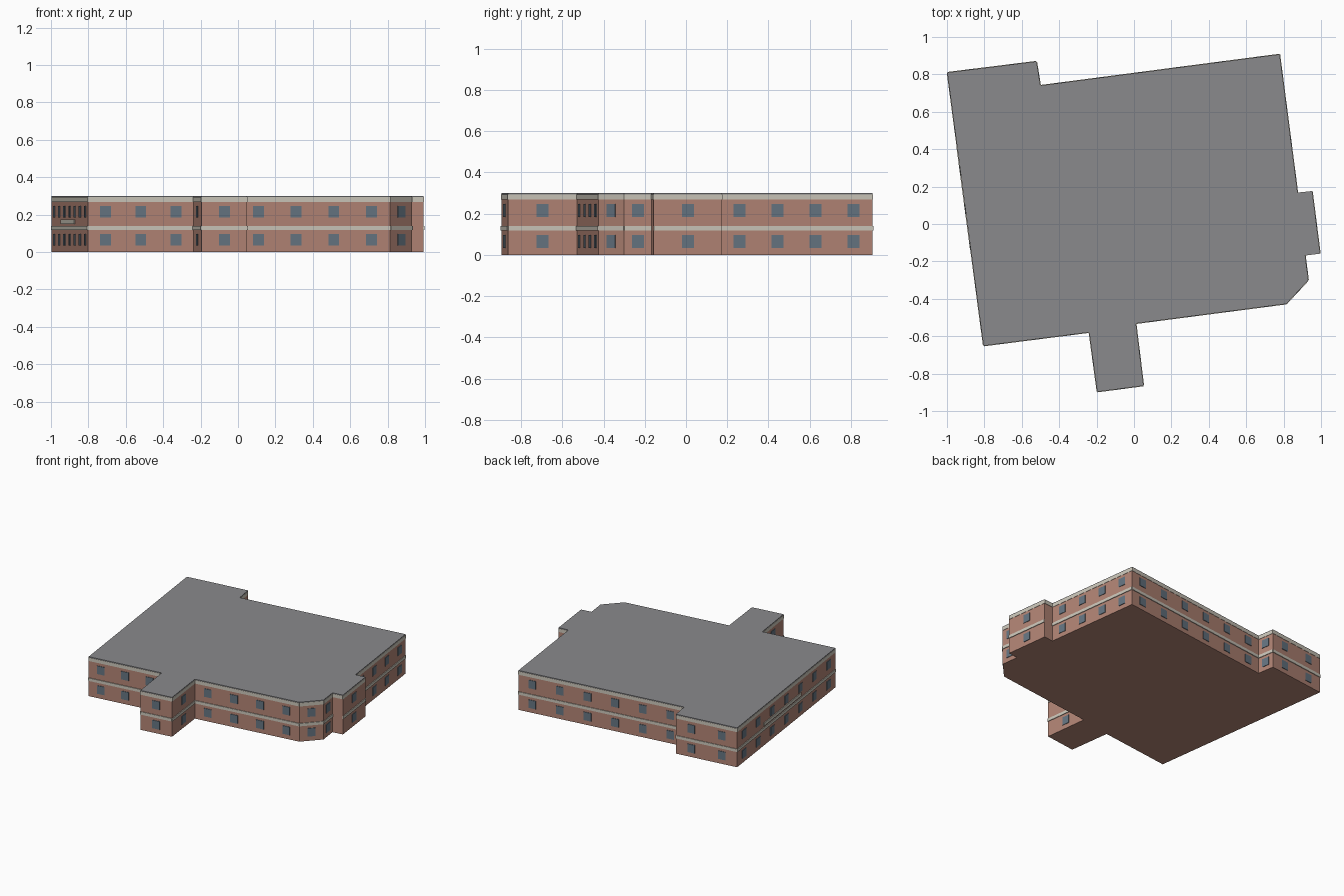
import bpy, bmesh, math
from mathutils import Vector, Matrix

if "Cube" in bpy.data.objects:
    bpy.data.objects.remove(bpy.data.objects["Cube"])

HEIGHT = 0.30


def material(name, rgb):
    m = bpy.data.materials.new(name)
    lin = [c / 12.92 if c <= 0.04045 else ((c + 0.055) / 1.055) ** 2.4 for c in rgb]
    m.diffuse_color = (*lin, 1)
    m.use_nodes = True
    m.node_tree.nodes["Principled BSDF"].inputs["Base Color"].default_value = m.diffuse_color
    return m


brick = material("brick", (0.70, 0.52, 0.46))
stone = material("pale stone", (0.80, 0.78, 0.73))
glass = material("blue grey glass", (0.40, 0.46, 0.51))
roofing = material("grey roofing", (0.54, 0.54, 0.55))

# Footprint corners, anticlockwise, with the window count of the wall that follows
PLAN = [
    (-0.803, -0.649, 3), (-0.238, -0.577, 1), (-0.195, -0.895, 1), (0.049, -0.863, 1),
    (0.008, -0.530, 4), (0.814, -0.425, 1), (0.930, -0.300, 1), (0.913, -0.167, 0),
    (0.993, -0.157, 1), (0.951, 0.174, 0), (0.873, 0.166, 4), (0.777, 0.905, 6),
    (-0.502, 0.738, 1), (-0.523, 0.867, 2), (-0.996, 0.808, 7),
]


def make_object(name, bm, mat):
    bmesh.ops.recalc_face_normals(bm, faces=bm.faces)
    mesh = bpy.data.meshes.new(name)
    bm.to_mesh(mesh)
    bm.free()
    mesh.materials.append(mat)
    ob = bpy.data.objects.new(name, mesh)
    bpy.context.collection.objects.link(ob)
    return ob


def prism(name, z0, z1, mat):
    bm = bmesh.new()
    base = bm.faces.new([bm.verts.new((x, y, z0)) for x, y, _ in PLAN])
    top = bmesh.ops.extrude_face_region(bm, geom=[base])["geom"]
    bmesh.ops.translate(bm, vec=(0, 0, z1 - z0),
                        verts=[v for v in top if isinstance(v, bmesh.types.BMVert)])
    return make_object(name, bm, mat)


def wall_box(bm, a, b, t0, t1, z0, z1, out):
    """Box on the wall a-b between fractions t0 and t1, standing out by `out`."""
    run = b - a
    depth = out + 0.004
    normal = Vector((run.y, -run.x)).normalized()
    mid = a + run * (t0 + t1) / 2 + normal * (out - depth / 2)
    mat = (Matrix.Translation((mid.x, mid.y, (z0 + z1) / 2))
           @ Matrix.Rotation(math.atan2(run.y, run.x), 4, 'Z')
           @ Matrix.Diagonal((run.length * (t1 - t0), depth, z1 - z0, 1)))
    bmesh.ops.create_cube(bm, size=1, matrix=mat)


# Brick body and flat roof
prism("brick_body", 0, HEIGHT - 0.006, brick)
prism("flat_roof", HEIGHT - 0.006, HEIGHT, roofing)

windows, floor_band, top_band = bmesh.new(), bmesh.new(), bmesh.new()
for i, (x, y, count) in enumerate(PLAN):
    a = Vector((x, y))
    b = Vector(PLAN[(i + 1) % len(PLAN)][:2])
    length = (b - a).length
    # Stone bands at the upper floor and under the roof
    wall_box(top_band, a, b, 0, 1, 0.268, 0.294, 0.002)
    if count:
        wall_box(floor_band, a, b, 0, 1, 0.118, 0.140, 0.005)
    # Evenly spaced windows on both floors
    for k in range(count):
        t = (k + 0.5) / count
        h = 0.029 / length
        for z in (0.065, 0.215):
            wall_box(windows, a, b, t - h, t + h, z - 0.031, z + 0.031, 0.004)
make_object("windows", windows, glass)
make_object("floor_band", floor_band, stone)
make_object("top_band", top_band, stone)

# Long plain sign board on the left wall
sign = bmesh.new()
wall_box(sign, Vector(PLAN[-1][:2]), Vector(PLAN[0][:2]), 0.27, 0.65, 0.150, 0.174, 0.006)
make_object("sign_board", sign, stone)
